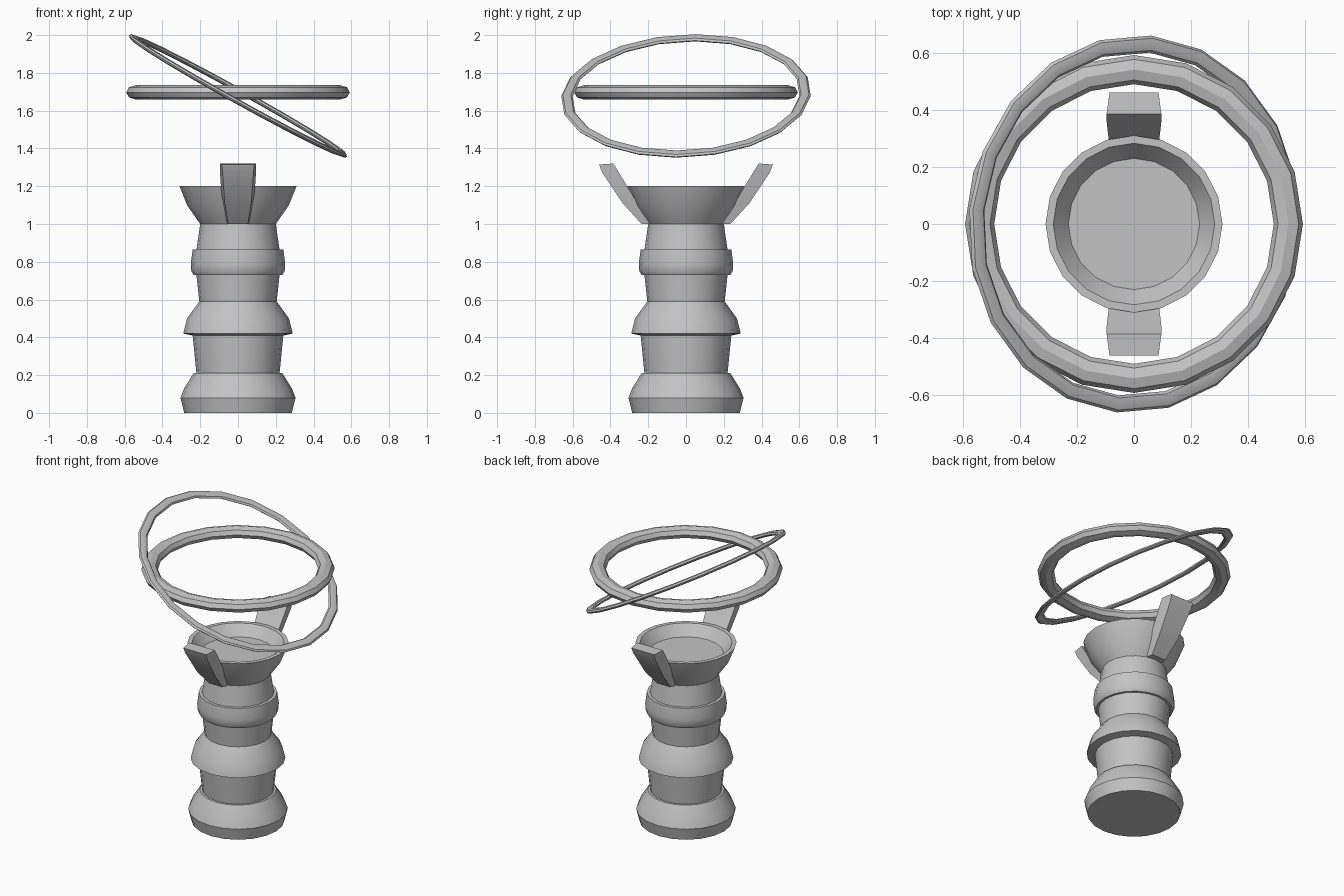
import bpy, bmesh, math
from mathutils import Matrix

cube = bpy.data.objects.get("Cube")
if cube:
    bpy.data.objects.remove(cube)

SIDES = 20
GREY = (0.55, 0.55, 0.55, 1)
grey = bpy.data.materials.new("plain_grey")
grey.use_nodes = True
grey.diffuse_color = GREY
grey.node_tree.nodes["Principled BSDF"].inputs["Base Color"].default_value = GREY


def add_object(name, bm, smooth=True):
    bmesh.ops.recalc_face_normals(bm, faces=bm.faces)
    mesh = bpy.data.meshes.new(name)
    bm.to_mesh(mesh)
    bm.free()
    mesh.materials.append(grey)
    obj = bpy.data.objects.new(name, mesh)
    bpy.context.collection.objects.link(obj)
    if smooth:
        bpy.ops.object.select_all(action='DESELECT')
        obj.select_set(True)
        bpy.context.view_layer.objects.active = obj
        bpy.ops.object.shade_smooth_by_angle(angle=math.radians(32))
    return obj


def lathe(name, profile, closed=False):
    """Spin a (radius, height) profile around z."""
    bm = bmesh.new()
    verts = [bm.verts.new((r, 0, z)) for r, z in profile]
    pairs = list(zip(verts, verts[1:]))
    if closed:
        pairs.append((verts[-1], verts[0]))
    edges = [bm.edges.new(p) for p in pairs]
    bmesh.ops.spin(bm, geom=verts + edges, cent=(0, 0, 0), axis=(0, 0, 1),
                   angle=math.tau, steps=SIDES, use_duplicate=False)
    bmesh.ops.remove_doubles(bm, verts=bm.verts, dist=0.0005)
    return add_object(name, bm)


def ring(name, radius, half_width, half_height):
    """Ring with a flattened eight-sided section."""
    turns = [math.tau * i / 8 for i in range(8)]
    section = [(radius + half_width * math.cos(a), half_height * math.sin(a))
               for a in turns]
    return lathe(name, section, closed=True)


# Turned handle with a flared, shallow cup on top
lathe("handle", [
    (0, 0), (0.285, 0), (0.305, 0.08), (0.285, 0.13), (0.235, 0.21),   # base
    (0.22, 0.21), (0.24, 0.41),                                       # lower grip
    (0.29, 0.42), (0.27, 0.5), (0.205, 0.59),                         # wide collar
    (0.22, 0.73),                                                     # upper grip
    (0.235, 0.73), (0.247, 0.75), (0.25, 0.79), (0.24, 0.865),        # band
    (0.22, 0.865), (0.2, 1.0), (0.27, 1.1), (0.31, 1.2),              # neck and flare
    (0.283, 1.2), (0.23, 1.13), (0, 1.13)])                           # cup

# Rings floating above the cup
level_ring = ring("level_ring", 0.541, 0.051, 0.038)
level_ring.location.z = 1.697
tilted_ring = ring("tilted_ring", 0.633, 0.03, 0.014)
tilted_ring.matrix_world = (Matrix.Translation((0, 0, 1.678))
                            @ Matrix.Rotation(math.radians(-5.2), 4, 'Z')
                            @ Matrix.Rotation(math.radians(29.1), 4, 'Y'))

# Fins leaning outward: inner y, outer y, inner z, outer z, inner and outer half width
FIN_SECTIONS = [
    (0.19, 0.235, 1.0, 1.0, 0.058, 0.052),
    (0.29, 0.335, 1.165, 1.11, 0.088, 0.07),
    (0.36, 0.445, 1.28, 1.275, 0.096, 0.082),
    (0.385, 0.46, 1.32, 1.315, 0.096, 0.086),
]


def fin(name, side):
    bm = bmesh.new()
    loops = []
    for y_in, y_out, z_in, z_out, w_in, w_out in FIN_SECTIONS:
        corners = [(-w_in, y_in, z_in), (w_in, y_in, z_in),
                   (w_out, y_out, z_out), (-w_out, y_out, z_out)]
        loops.append([bm.verts.new((x, side * y, z)) for x, y, z in corners])
    for low, high in zip(loops, loops[1:]):
        for i in range(4):
            j = (i + 1) % 4
            bm.faces.new((low[i], low[j], high[j], high[i]))
    bm.faces.new(loops[0])
    bm.faces.new(loops[-1])
    return add_object(name, bm)


fin("front_fin", -1)
fin("back_fin", 1)
